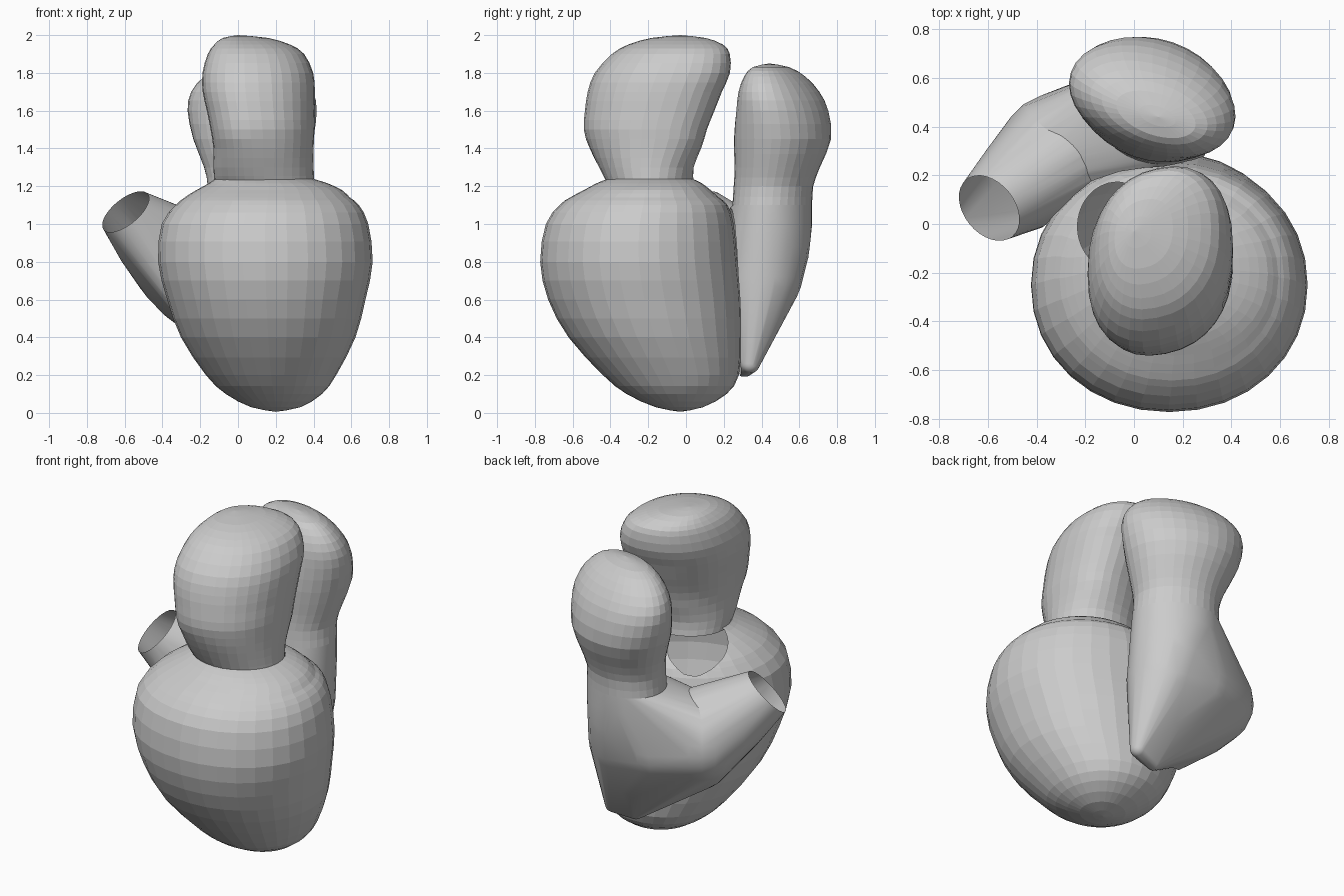
import bpy, bmesh, math
from mathutils import Vector, Matrix
from mathutils.bvhtree import BVHTree

if "Cube" in bpy.data.objects:
    bpy.data.objects.remove(bpy.data.objects["Cube"])

SEG = 32


def make_object(name, bm):
    bmesh.ops.recalc_face_normals(bm, faces=bm.faces[:])
    me = bpy.data.meshes.new(name)
    bm.to_mesh(me)
    bm.free()
    ob = bpy.data.objects.new(name, me)
    bpy.context.scene.collection.objects.link(ob)
    return ob


def spline(rows, sub):
    # Catmull-Rom through the section parameters
    out = []
    n = len(rows)
    for i in range(n - 1):
        p = [rows[max(0, min(n - 1, i + k))] for k in (-1, 0, 1, 2)]
        for s in range(sub):
            t = s / sub
            out.append([0.5 * (2 * b + (c - a) * t + (2 * a - 5 * b + 4 * c - d) * t * t
                               + (3 * b - a - 3 * c + d) * t ** 3) for a, b, c, d in zip(*p)])
    out.append(list(rows[-1]))
    return out


def loft(rows, sub=2, rot=0.0, grow=0.0, cap=False, power=1.0, shear=0.0):
    # rows: z, centre x, centre y, radius x, radius y; power < 1 gives fuller corners
    bm = bmesh.new()
    rings = []
    ca, sa = math.cos(rot), math.sin(rot)
    for i, (z, cx, cy, rx, ry) in enumerate(spline(rows, sub)):
        rx, ry = max(rx, 0) + grow, max(ry, 0) + grow
        blend = min(1, i / 5)
        pw = 1 + (power - 1) * blend
        ring = []
        for k in range(SEG):
            a = 2 * math.pi * k / SEG
            c, s = math.cos(a), math.sin(a)
            u = rx * math.copysign(abs(c) ** pw, c)
            v = ry * math.copysign(abs(s) ** pw, s) + shear * blend * u
            ring.append(bm.verts.new((cx + u * ca - v * sa, cy + u * sa + v * ca, z)))
        rings.append(ring)
    for r0, r1 in zip(rings, rings[1:]):
        for k in range(SEG):
            j = (k + 1) % SEG
            bm.faces.new((r0[k], r0[j], r1[j], r1[k]))
    if cap:
        bm.faces.new(rings[0])
        bm.faces.new(rings[-1])
    bmesh.ops.remove_doubles(bm, verts=bm.verts[:], dist=0.0005)
    return bm


def ball(c, r):
    pts = []
    for i in range(1, 12):
        p = math.pi * i / 12
        for k in range(20):
            a = 2 * math.pi * k / 20
            pts.append(Vector(c) + r * Vector((math.sin(p) * math.cos(a), math.sin(p) * math.sin(a), math.cos(p))))
    return pts


def circle(c, n, rx, ry, rot=0.0):
    m = Vector(n).to_track_quat('Z', 'Y').to_matrix() @ Matrix.Rotation(rot, 3, 'Z')
    return [Vector(c) + m @ Vector((rx * math.cos(2 * math.pi * k / SEG), ry * math.sin(2 * math.pi * k / SEG), 0))
            for k in range(SEG)]


def hull(name, pts):
    bm = bmesh.new()
    for p in pts:
        bm.verts.new(p)
    bmesh.ops.convex_hull(bm, input=bm.verts[:])
    bmesh.ops.delete(bm, geom=[v for v in bm.verts if not v.link_faces], context='VERTS')
    return make_object(name, bm)


def boolean(ob, other, op):
    m = ob.modifiers.new(op, 'BOOLEAN')
    m.operation, m.solver, m.object = op, 'EXACT', other
    bpy.context.view_layer.objects.active = ob
    bpy.ops.object.modifier_apply(modifier=m.name)
    bpy.data.objects.remove(other)


# Left ventricle: egg-shaped shell with open valve ring
LV = [(.006, .2, -.03, 0, 0), (.03, .2, -.035, .13, .125), (.1, .19, -.05, .255, .265), (.2, .175, -.08, .345, .36),
      (.4, .16, -.165, .462, .457), (.6, .15, -.22, .525, .51), (.8, .145, -.25, .568, .522),
      (1.0, .143, -.245, .547, .497), (1.1, .155, -.225, .485, .445), (1.14, .155, -.22, .438, .395),
      (1.18, .165, -.205, .385, .335), (1.215, .16, -.195, .315, .28), (1.237, .14, -.19, .265, .23)]
bm = loft(LV, power=.96)

# Aortic opening: refine the area, remove the faces, round the rim
HC, HX, HY = Vector((-.07, -.01)), .162, .182


def hole_dist(co):
    return math.hypot((co.x - HC.x) / HX, (co.y - HC.y) / HY)


surface = BVHTree.FromBMesh(bm)
near = [e for e in bm.edges if all(v.co.z > .9 and hole_dist(v.co) < 2 for v in e.verts)]
bmesh.ops.subdivide_edges(bm, edges=near, cuts=2, use_grid_fill=True)
gone = [f for f in bm.faces if f.calc_center_median().z > .9 and hole_dist(f.calc_center_median()) < 1]
bmesh.ops.delete(bm, geom=gone, context='FACES')
for v in bm.verts:
    d = hole_dist(v.co)
    if v.is_boundary and .75 < d < 1.25 and .9 < v.co.z < 1.23:
        x, y = HC.x + (v.co.x - HC.x) / d, HC.y + (v.co.y - HC.y) / d
        hit = surface.ray_cast(Vector((x, y, 3)), Vector((0, 0, -1)))[0]
        if hit and hit.z > .9:
            v.co = hit
make_object("left_ventricle", bm)

# Left atrium: rounded chamber above the valve ring
LA = [(1.22, .14, -.19, .265, .23), (1.3, .135, -.21, .265, .25), (1.4, .135, -.215, .265, .29),
      (1.5, .13, -.215, .275, .318), (1.6, .12, -.192, .285, .335), (1.7, .11, -.165, .297, .347),
      (1.8, .105, -.125, .293, .35), (1.9, .095, -.08, .255, .305), (1.95, .075, -.055, .2, .245),
      (1.985, .04, -.04, .12, .14), (2.0, 0, -.03, 0, 0)]
make_object("left_atrium", loft(LA, power=.88, shear=.2))

# Right atrium: chamber behind, open into the right ventricle
TILT = math.radians(-19)
RA = [(1.1, .08, .457, .25, .206), (1.2, .08, .463, .245, .206), (1.3, .085, .483, .27, .22),
      (1.45, .08, .511, .325, .248), (1.6, .075, .51, .353, .228), (1.7, .075, .492, .335, .195),
      (1.78, .08, .47, .27, .145), (1.83, .09, .45, .17, .085), (1.85, .1, .44, 0, 0)]
make_object("right_atrium", loft(RA, rot=TILT))

# Right ventricle: broad body joined to an outflow tube
PC, PN = Vector((-.595, .065, 1.065)), Vector((-.56, -.45, .69)).normalized()
apex = ball((.25, .34, .26), .05) + ball((.12, .31, .235), .045) + ball((.1, .335, .5), .165)
middle = ball((-.31, .295, .785), .243) + ball((-.1, .385, .76), .235) + ball((-.2, .12, .465), .07)
middle += ball((-.25, .25, .66), .2)
body = apex + middle + ball((.12, .405, .72), .21) + ball((.09, .43, .88), .225)
for z in (1.0, 1.1):
    body += circle((.08, .457, z), (0, 0, 1), .25, .206, TILT)
outflow = apex + middle + circle(PC, PN, .15, .15) + ball((-.45, .19, .9), .193)
rv = hull("right_ventricle", body)
boolean(rv, hull("outflow_helper", outflow), 'UNION')

# Hollow the inner wall so it wraps the left ventricle
boolean(rv, make_object("wall_cutter", loft(LV, grow=.012, cap=True, power=.96)), 'DIFFERENCE')

# Open the two valve rings
bm = bmesh.new()
bm.from_mesh(rv.data)
caps = []
for f in bm.faces:
    c = f.calc_center_median()
    if min(v.co.z for v in f.verts) > 1.098 and abs(f.normal.z) > .99 and c.x > -.3:
        caps.append(f)
    elif all(abs((v.co - PC).dot(PN)) < .002 for v in f.verts) and (c - PC).length < .16:
        caps.append(f)
bmesh.ops.delete(bm, geom=caps, context='FACES')
bm.to_mesh(rv.data)
bm.free()

# The chambers keep their facets; the hulled body is softly shaded
bpy.ops.object.select_all(action='DESELECT')
rv.select_set(True)
bpy.context.view_layer.objects.active = rv
bpy.ops.object.shade_smooth_by_angle(angle=math.radians(30))
